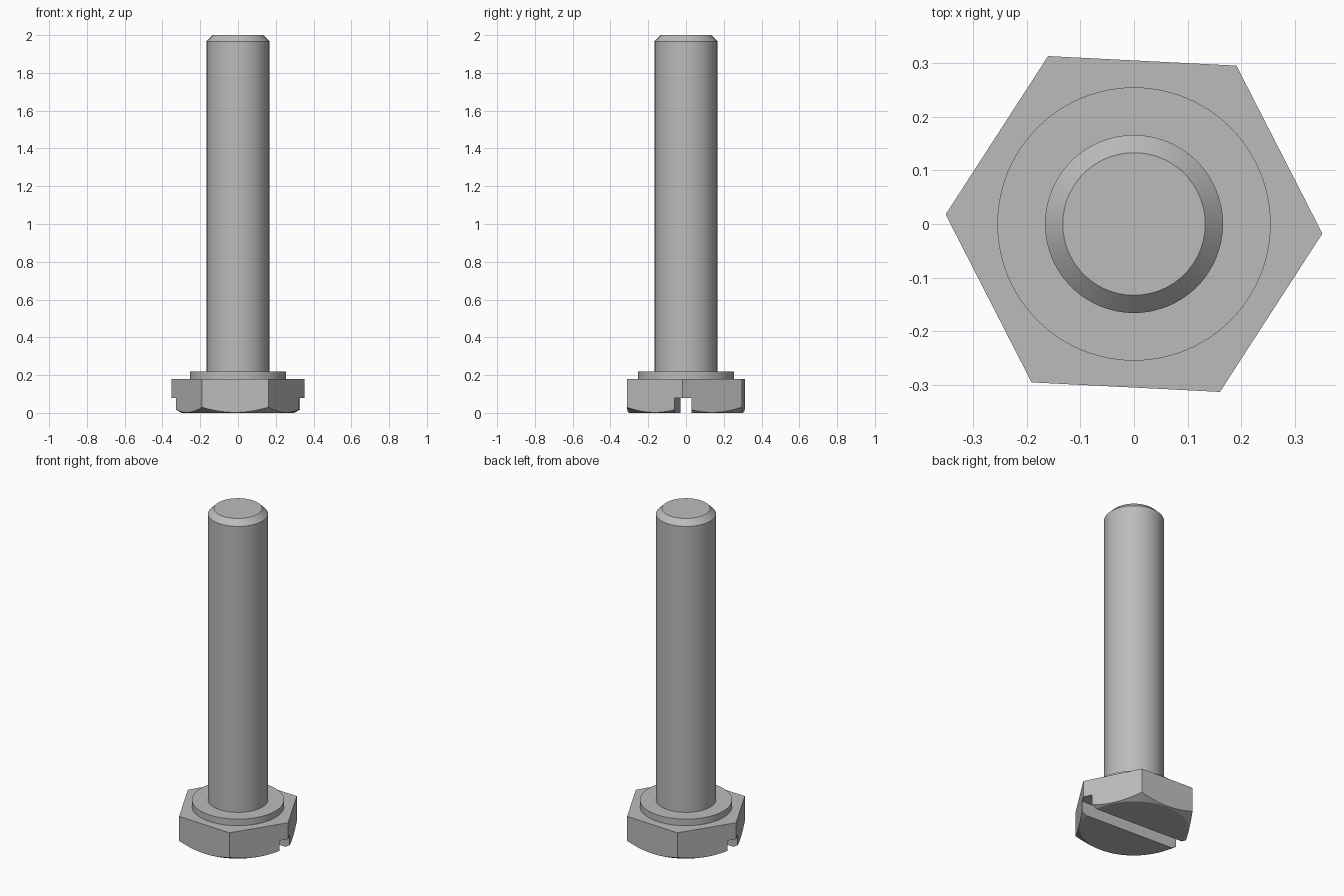
import bpy
import bmesh
from math import radians, tan
from mathutils import Matrix

cube = bpy.data.objects.get("Cube")
if cube:
    bpy.data.objects.remove(cube, do_unlink=True)

TURN = radians(-2.9)       # head and slot are turned slightly about z
HEAD_TOP, COLLAR_TOP, TIP = 0.18, 0.22, 2.0

steel = bpy.data.materials.new("grey steel")
colour = (0.5, 0.5, 0.5, 1)
steel.diffuse_color = colour
steel.use_nodes = True
steel.node_tree.nodes["Principled BSDF"].inputs["Base Color"].default_value = colour


def make_object(name, bm):
    mesh = bpy.data.meshes.new(name)
    bm.to_mesh(mesh)
    bm.free()
    mesh.materials.append(steel)
    obj = bpy.data.objects.new(name, mesh)
    bpy.context.collection.objects.link(obj)
    return obj


def frustum(name, sides, r_low, r_high, z_low, z_high, angle=0):
    bm = bmesh.new()
    place = Matrix.Translation((0, 0, (z_low + z_high) / 2)) @ Matrix.Rotation(angle, 4, "Z")
    bmesh.ops.create_cone(bm, cap_ends=True, segments=sides, radius1=r_low,
                          radius2=r_high, depth=z_high - z_low, matrix=place)
    return make_object(name, bm)


def activate(obj):
    bpy.ops.object.select_all(action="DESELECT")
    obj.select_set(True)
    bpy.context.view_layer.objects.active = obj


def boolean(obj, cutter, operation):
    mod = obj.modifiers.new(operation.lower(), "BOOLEAN")
    mod.operation = operation
    mod.solver = "EXACT"
    mod.object = cutter
    activate(obj)
    bpy.ops.object.modifier_apply(modifier=mod.name)
    bpy.data.objects.remove(cutter, do_unlink=True)


# Hexagonal head, its corners chamfered by a cone from below
head = frustum("hex_head", 6, 0.352, 0.352, 0, HEAD_TOP, TURN + radians(30))
cone_height = 0.3
cone = frustum("chamfer_cone", 128, 0.3, 0.3 + cone_height / tan(radians(30)), 0, cone_height)
boolean(head, cone, "INTERSECT")

# Screwdriver slot across the underside
bm = bmesh.new()
bmesh.ops.create_cube(bm, size=1, matrix=Matrix.Rotation(TURN, 4, "Z")
                      @ Matrix.Diagonal((1, 0.09, 0.16, 1)))
boolean(head, make_object("slot_cutter", bm), "DIFFERENCE")

# Round collar, shank and chamfered tip
collar = frustum("collar", 96, 0.255, 0.255, HEAD_TOP, COLLAR_TOP)
shank = frustum("shank", 96, 0.166, 0.166, COLLAR_TOP, TIP)
bm = bmesh.new()
bm.from_mesh(shank.data)
rim = [e for e in bm.edges if all(v.co.z > TIP - 0.01 for v in e.verts)]
bmesh.ops.bevel(bm, geom=rim, offset=0.033, offset_type="OFFSET", segments=1, affect="EDGES")
bm.to_mesh(shank.data)
bm.free()

for part in (head, collar, shank):
    activate(part)
    bpy.ops.object.shade_smooth_by_angle(angle=radians(20))
